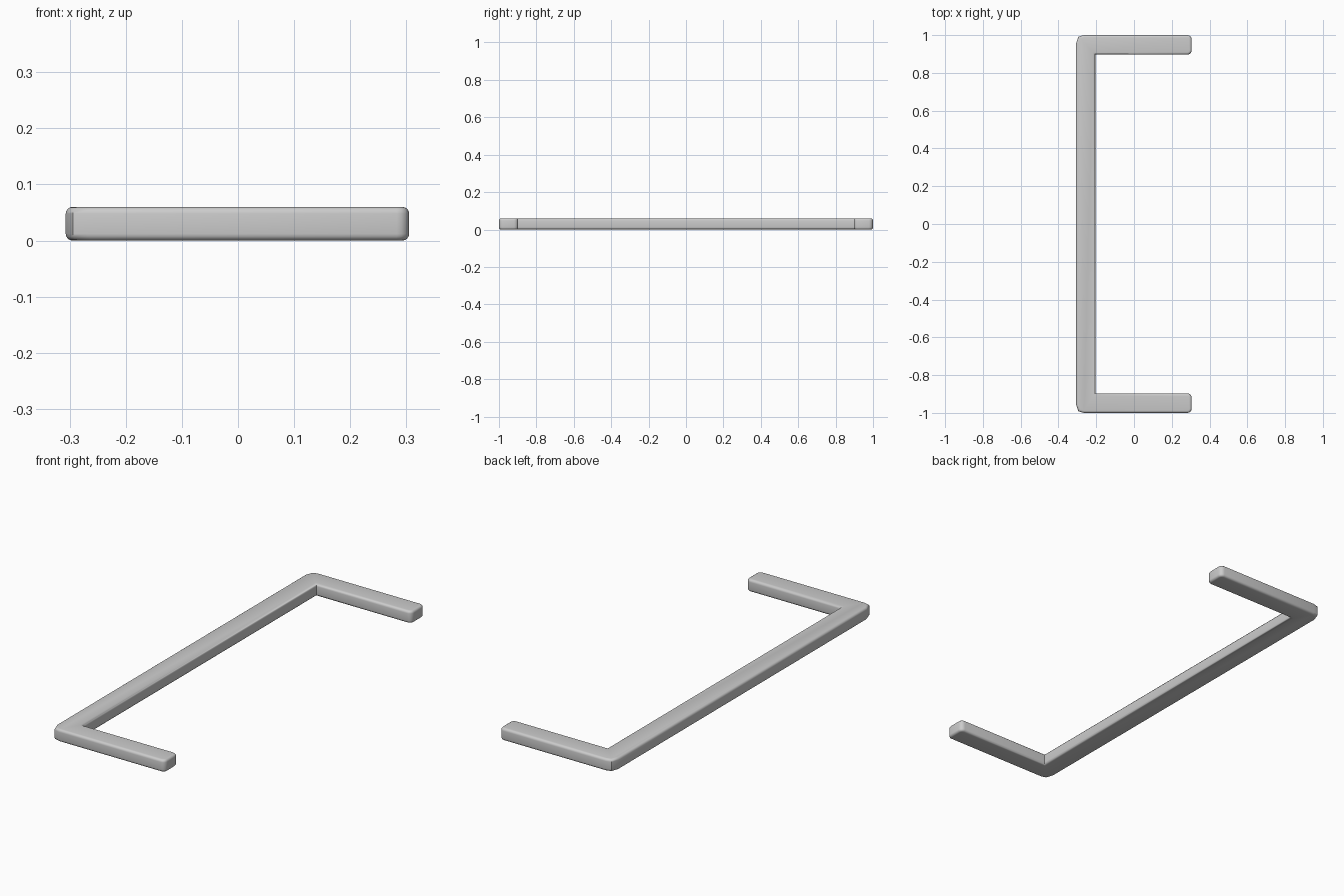
import bpy, bmesh

if "Cube" in bpy.data.objects:
    bpy.data.objects.remove(bpy.data.objects["Cube"])

# Half outline (y > 0) of the U-shaped handle, from inner corner round to the outer corner
half = [(-0.205, 0.897), (0.305, 0.897), (0.305, 1.0), (-0.265, 1.0),
        (-0.294, 0.992), (-0.307, 0.955)]
outline = half + [(x, -y) for x, y in reversed(half)]
HEIGHT = 0.06

# Handle bar: extruded outline
bm = bmesh.new()
base = bm.faces.new([bm.verts.new((x, y, 0)) for x, y in outline])
ext = bmesh.ops.extrude_face_region(bm, geom=[base])
bmesh.ops.translate(bm, vec=(0, 0, HEIGHT),
                    verts=[v for v in ext["geom"] if isinstance(v, bmesh.types.BMVert)])
bmesh.ops.recalc_face_normals(bm, faces=bm.faces[:])


def vertical(e):
    a, b = e.verts
    return abs(a.co.z - b.co.z) > 0.01


# Round the four vertical edges at the free ends
tips = [e for e in bm.edges if vertical(e) and e.verts[0].co.x > 0.3]
bmesh.ops.bevel(bm, geom=tips, offset=0.022, offset_type='OFFSET', segments=4,
                profile=0.5, affect='EDGES')

# Round the top and bottom rims, leaving the inner mitre corners crisp
rims = [e for e in bm.edges if not vertical(e)]
bmesh.ops.bevel(bm, geom=rims, offset=0.012, offset_type='OFFSET', segments=4,
                profile=0.5, affect='EDGES')
bmesh.ops.recalc_face_normals(bm, faces=bm.faces[:])

mesh = bpy.data.meshes.new("handle_bar")
bm.to_mesh(mesh)
bm.free()
handle = bpy.data.objects.new("handle_bar", mesh)
bpy.context.collection.objects.link(handle)

# Smooth shading with sharp inner corners
bpy.context.view_layer.objects.active = handle
handle.select_set(True)
bpy.ops.object.shade_smooth_by_angle(angle=0.9)
